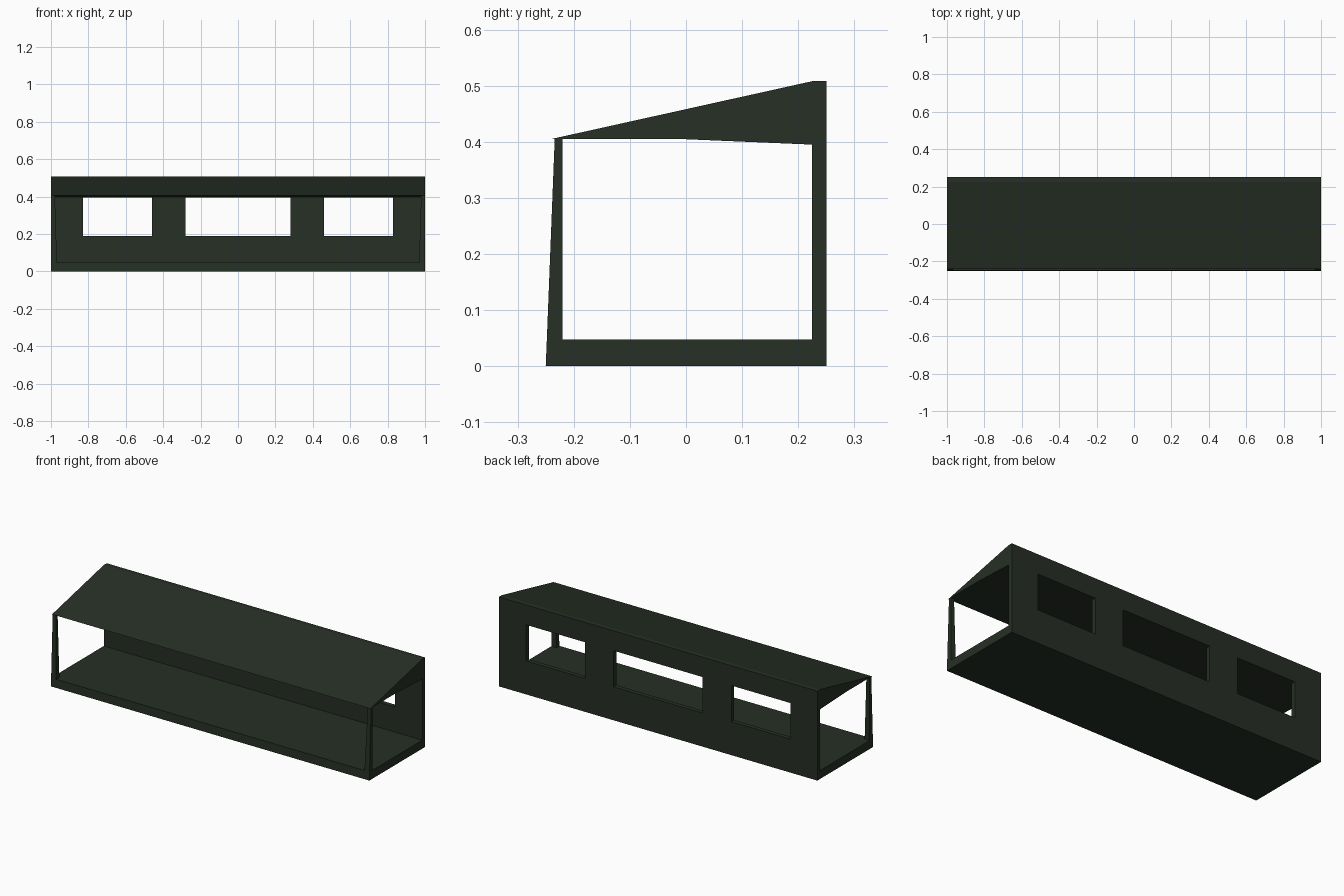
import bpy, bmesh

cube = bpy.data.objects.get("Cube")
if cube:
    bpy.data.objects.remove(cube, do_unlink=True)

paint = bpy.data.materials.new("dark_green")
paint.use_nodes = True
colour = (0.019, 0.029, 0.018, 1)
paint.diffuse_color = colour
paint.node_tree.nodes["Principled BSDF"].inputs["Base Color"].default_value = colour


def finish(name, bm):
    bmesh.ops.recalc_face_normals(bm, faces=bm.faces)
    mesh = bpy.data.meshes.new(name)
    bm.to_mesh(mesh)
    bm.free()
    mesh.materials.append(paint)
    obj = bpy.data.objects.new(name, mesh)
    bpy.context.collection.objects.link(obj)
    return obj


def extrude(bm, faces, offset):
    result = bmesh.ops.extrude_face_region(bm, geom=faces, use_keep_orig=True)
    moved = [v for v in result["geom"] if isinstance(v, bmesh.types.BMVert)]
    bmesh.ops.translate(bm, verts=moved, vec=offset)


def long_profile(name, profile):
    """Sweep a (y, z) outline along the whole length."""
    bm = bmesh.new()
    face = bm.faces.new([bm.verts.new((-1, y, z)) for y, z in profile])
    extrude(bm, [face], (2, 0, 0))
    return finish(name, bm)


# Floor slab and wedge roof
FLOOR, EAVE, TOP = 0.048, 0.405, 0.508
WALL_IN, WALL_OUT = 0.225, 0.25
long_profile("floor", [(-0.25, 0), (WALL_IN, 0), (WALL_IN, FLOOR), (-0.248, FLOOR)])
long_profile("roof", [(-0.24, EAVE), (-0.01, EAVE), (WALL_IN, 0.395), (WALL_IN, TOP)])

# Back wall: a grid of panels with the three window cells left open
xs = [-1, -0.83, -0.46, -0.28, 0.28, 0.46, 0.83, 1]
zs = [0, 0.19, 0.395, TOP]
bm = bmesh.new()
grid = [[bm.verts.new((x, WALL_IN, z)) for z in zs] for x in xs]
panels = []
for i in range(len(xs) - 1):
    for j in range(len(zs) - 1):
        if j == 1 and i % 2 == 1:
            continue
        panels.append(bm.faces.new((grid[i][j], grid[i + 1][j],
                                    grid[i + 1][j + 1], grid[i][j + 1])))
extrude(bm, panels, (0, WALL_OUT - WALL_IN, 0))
finish("back_wall", bm)

# Tapered front corner posts
for name, side in (("left_post", 1), ("right_post", -1)):
    bm = bmesh.new()
    rings = []
    for z, inner, front in ((FLOOR, 0.968, -0.248), (EAVE, 0.979, -0.234)):
        rings.append([bm.verts.new((side * x, y, z)) for x, y in
                      ((inner, front), (1, front), (1, -0.22), (inner, -0.22))])
    low, high = rings
    bm.faces.new(low)
    bm.faces.new(high)
    for k in range(4):
        n = (k + 1) % 4
        bm.faces.new((low[k], low[n], high[n], high[k]))
    finish(name, bm)
